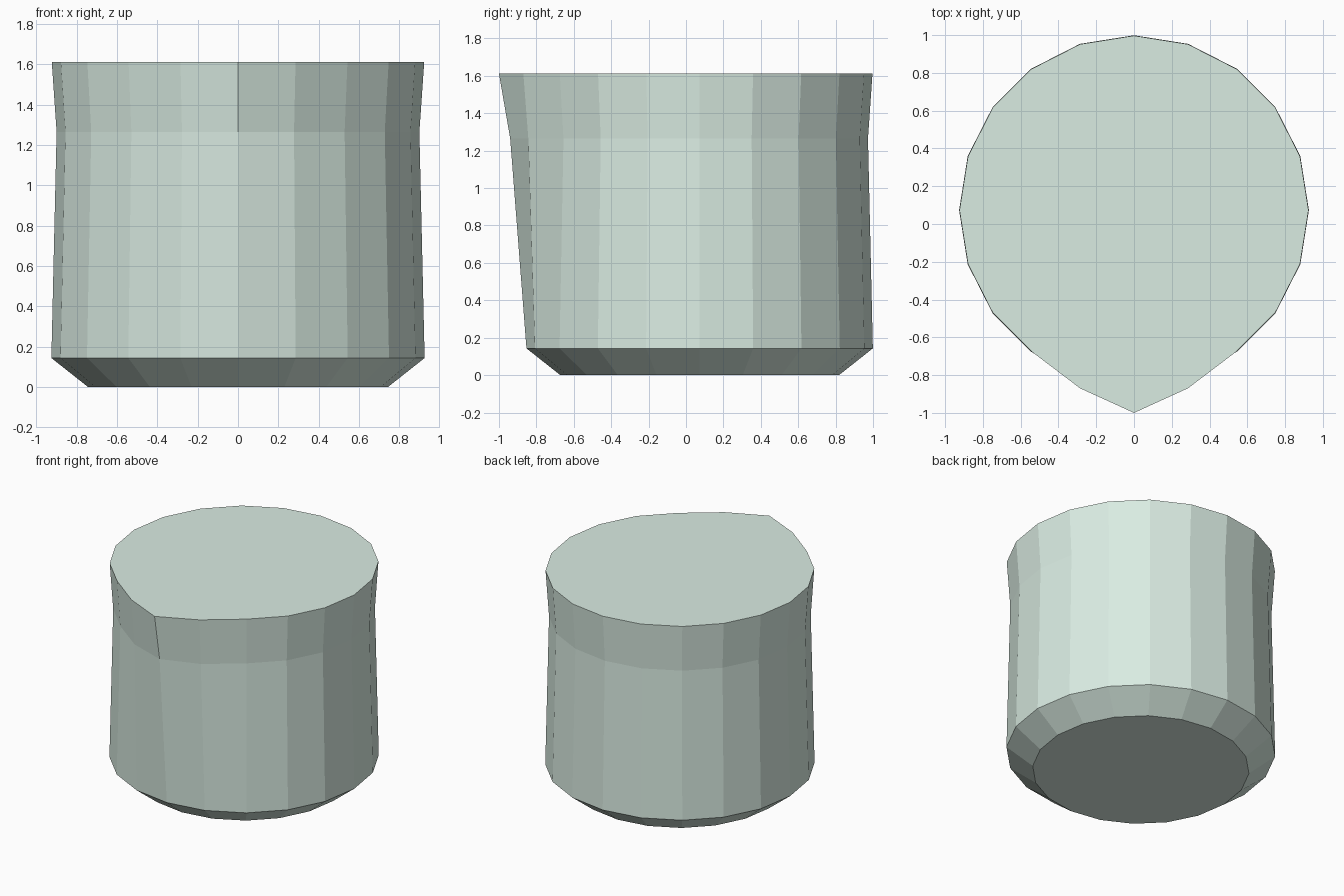
import bpy, bmesh
from math import sin, cos, pi

if "Cube" in bpy.data.objects:
    bpy.data.objects.remove(bpy.data.objects["Cube"])

SIDES = 20
CENTRE_Y = 0.073

# Profile rings: height, radius, spout tip push, push of its two neighbours
RINGS = [
    (0.0, 0.745, 0.0, 0.0),
    (0.143, 0.926, 0.0, 0.0),
    (1.265, 0.90, 0.113, 0.06),
    (1.612, 0.924, 0.149, 0.064),
]

bm = bmesh.new()


def make_ring(z, radius, tip, side):
    """Ring of vertices starting at the front, with the spout pulled forward."""
    ring = []
    for i in range(SIDES):
        a = 2 * pi * i / SIDES
        push = tip if i == 0 else side if i in (1, SIDES - 1) else 0.0
        ring.append(bm.verts.new((radius * sin(a),
                                  CENTRE_Y - radius * cos(a) - push, z)))
    return ring


# Wall, bottom bevel and spout
rings = [make_ring(*r) for r in RINGS]
for low, high in zip(rings, rings[1:]):
    for i in range(SIDES):
        j = (i + 1) % SIDES
        bm.faces.new((low[i], low[j], high[j], high[i]))

# Flat base and flat top
bm.faces.new(rings[0][::-1])
bm.faces.new(rings[-1])
bmesh.ops.recalc_face_normals(bm, faces=bm.faces)

mesh = bpy.data.meshes.new("spouted_vessel")
bm.to_mesh(mesh)
bm.free()
vessel = bpy.data.objects.new("spouted_vessel", mesh)
bpy.context.collection.objects.link(vessel)

# Pale green
mat = bpy.data.materials.new("pale_green")
mat.diffuse_color = (0.70, 0.84, 0.765, 1.0)
mat.use_nodes = True
mat.node_tree.nodes["Principled BSDF"].inputs["Base Color"].default_value = mat.diffuse_color
mesh.materials.append(mat)
